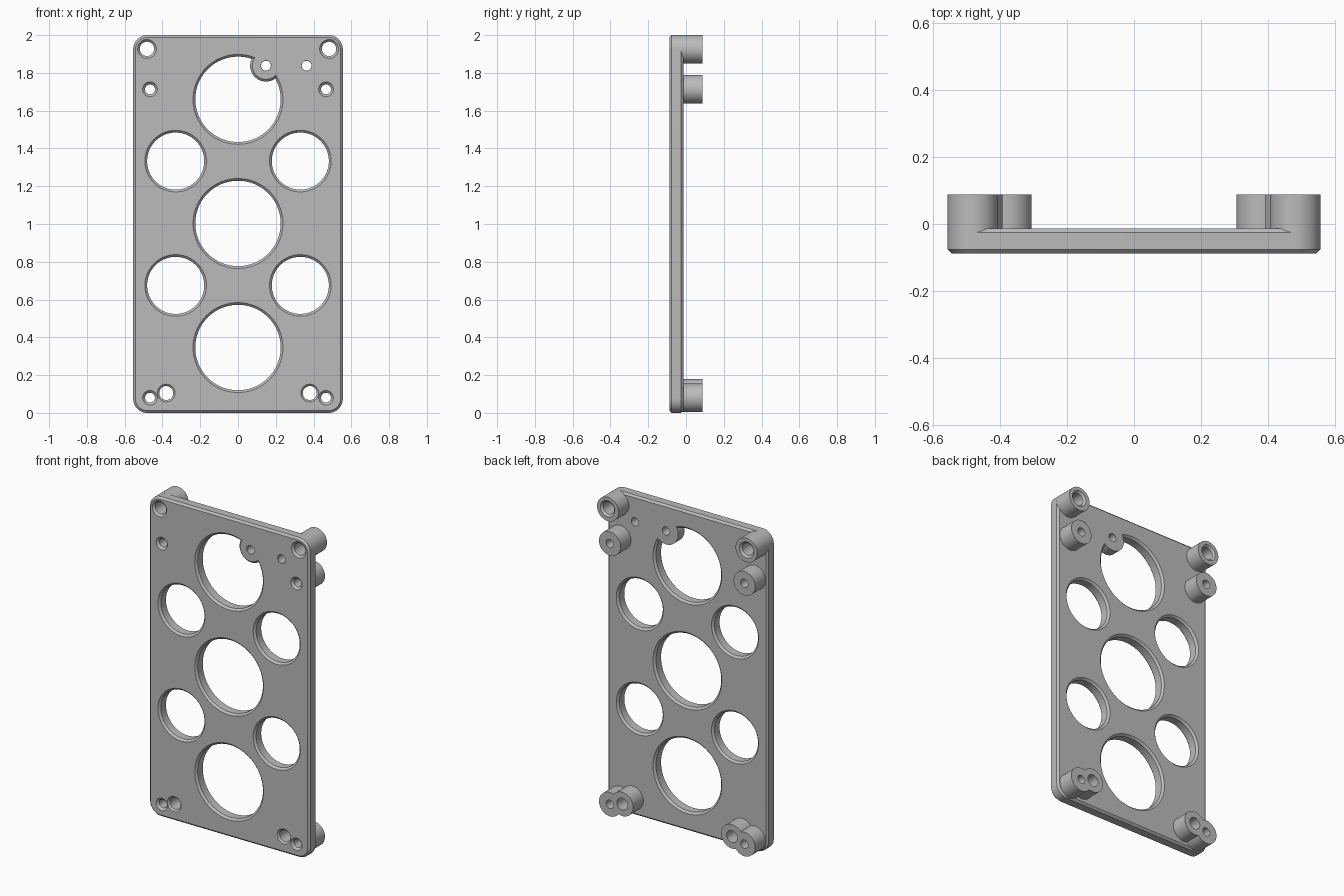
import bpy, bmesh, math

cube = bpy.data.objects.get("Cube")
if cube:
    bpy.data.objects.remove(cube, do_unlink=True)

FRONT, BACK, TIP = -0.088, -0.014, 0.088   # plate faces and boss ends
HALF_W, CORNER, CH = 0.555, 0.075, 0.012   # plate half width, corner radius, chamfer

grey = bpy.data.materials.new("satin grey")
grey.use_nodes = True
grey.diffuse_color = (0.5, 0.5, 0.5, 1)
grey.node_tree.nodes["Principled BSDF"].inputs["Base Color"].default_value = (0.5, 0.5, 0.5, 1)


def circle(x, z, r, y, n=64):
    return [(x + r * math.cos(2 * math.pi * i / n), y, z + r * math.sin(2 * math.pi * i / n))
            for i in range(n)]


def rounded_rect(inset, y, steps=12):
    pts = []
    for k, (sx, sz) in enumerate([(1, 1), (-1, 1), (-1, -1), (1, -1)]):
        cx, cz = sx * (HALF_W - CORNER), 1 + sz * (1 - CORNER)
        for i in range(steps + 1):
            a = (k + i / steps) * math.pi / 2
            r = CORNER - inset
            pts.append((cx + r * math.cos(a), y, cz + r * math.sin(a)))
    return pts


def loft(name, rings):
    """Solid through a series of matching closed rings."""
    bm = bmesh.new()
    loops = [[bm.verts.new(p) for p in ring] for ring in rings]
    n = len(loops[0])
    for a, b in zip(loops, loops[1:]):
        for i in range(n):
            j = (i + 1) % n
            bm.faces.new((a[i], a[j], b[j], b[i]))
    bm.faces.new(loops[0])
    bm.faces.new(loops[-1])
    bmesh.ops.recalc_face_normals(bm, faces=bm.faces[:])
    mesh = bpy.data.meshes.new(name)
    bm.to_mesh(mesh)
    bm.free()
    mesh.materials.append(grey)
    obj = bpy.data.objects.new(name, mesh)
    bpy.context.collection.objects.link(obj)
    return obj


def hole_cutter(x, z, r, end, c=CH, n=64):
    """Through hole of mouth radius r, chamfered at the front and at the far end."""
    profile = [(FRONT - 0.02, r), (FRONT, r), (FRONT + c, r - c),
               (end - c, r - c), (end, r), (end + 0.02, r)]
    return loft("cutter", [circle(x, z, q, y, n) for y, q in profile])


def plain_back_cutter(x, z, r, c):
    profile = [(FRONT - 0.02, r), (FRONT, r), (FRONT + c, r - c), (TIP + 0.02, r - c)]
    return loft("cutter", [circle(x, z, q, y, 40) for y, q in profile])


def combine(obj, tool, operation):
    mod = obj.modifiers.new("combine", 'BOOLEAN')
    mod.operation, mod.solver, mod.object = operation, 'EXACT', tool
    bpy.ops.object.select_all(action='DESELECT')
    bpy.context.view_layer.objects.active = obj
    obj.select_set(True)
    bpy.ops.object.modifier_apply(modifier=mod.name)
    bpy.data.objects.remove(tool, do_unlink=True)


def boss(name, x, z):
    return loft(name, [circle(x, z, 0.075, y) for y in (BACK - 0.02, TIP)])


# Chamfered plate with the large and medium windows
plate = loft("plate", [rounded_rect(i, y) for i, y in
                       [(CH, FRONT), (0, FRONT + CH), (0, BACK - CH), (CH, BACK)]])
windows = [(0, z, 0.238) for z in (0.346, 1.003, 1.66)]
windows += [(s * 0.33, z, 0.163) for s in (-1, 1) for z in (0.675, 1.333)]
for x, z, r in windows:
    combine(plate, hole_cutter(x, z, r, BACK, n=96), 'DIFFERENCE')

# Round tab reaching into the upper window
TAB_X, TAB_Z = 0.148, 1.838
tab = loft("tab", [circle(TAB_X, TAB_Z, r, y) for y, r in
                   [(FRONT, 0.072), (FRONT + CH, 0.084), (BACK, 0.084)]])
combine(plate, tab, 'UNION')
for x in (TAB_X, 0.363):
    combine(plate, plain_back_cutter(x, TAB_Z, 0.027, 0.001), 'DIFFERENCE')

# Rear bosses at the four corners, bored right through the plate
parts = [plate]
for side, s in (("right", -1), ("left", 1)):
    top = boss("top_boss_" + side, s * 0.48, 1.925)
    upper = boss("upper_boss_" + side, s * 0.466, 1.713)
    bottom = boss("bottom_boss_" + side, s * 0.466, 0.08)
    combine(bottom, boss("inner", s * 0.38, 0.105), 'UNION')
    for obj in (top, plate):
        combine(obj, hole_cutter(s * 0.482, 1.927, 0.05, TIP), 'DIFFERENCE')
    for obj in (upper, plate):
        combine(obj, plain_back_cutter(s * 0.466, 1.713, 0.039, 0.013), 'DIFFERENCE')
    for x, z, r, c in [(0.466, 0.08, 0.039, 0.013), (0.38, 0.105, 0.047, 0.01)]:
        for obj in (bottom, plate):
            combine(obj, plain_back_cutter(s * x, z, r, c), 'DIFFERENCE')
    parts += [top, upper, bottom]

for obj in parts:
    bpy.ops.object.select_all(action='DESELECT')
    bpy.context.view_layer.objects.active = obj
    obj.select_set(True)
    bpy.ops.object.shade_smooth_by_angle(angle=math.radians(30))
